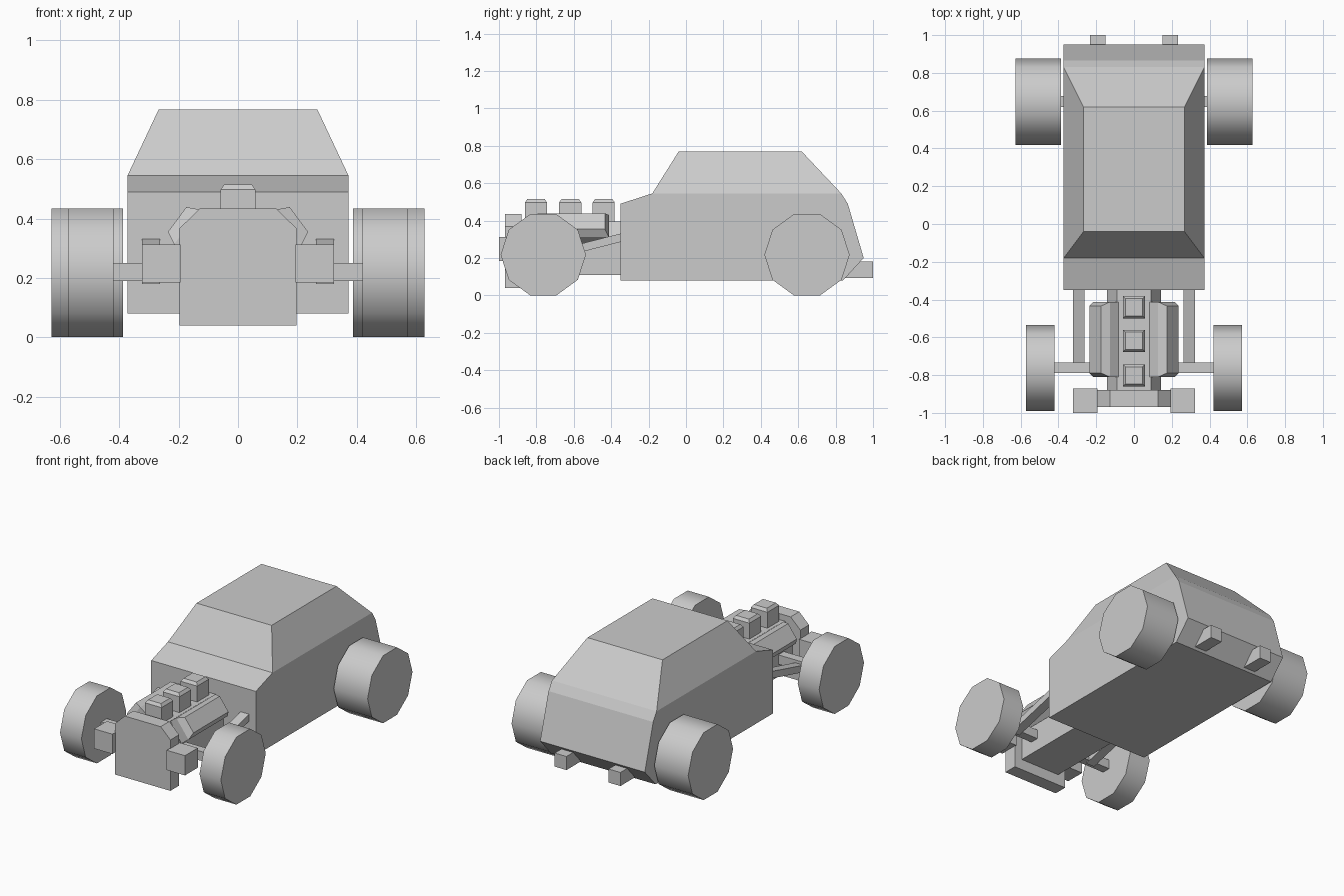
import bpy, bmesh, math
from mathutils import Vector

if "Cube" in bpy.data.objects:
    bpy.data.objects.remove(bpy.data.objects["Cube"])


def finish(name, bm):
    bmesh.ops.recalc_face_normals(bm, faces=bm.faces)
    me = bpy.data.meshes.new(name)
    bm.to_mesh(me)
    bm.free()
    ob = bpy.data.objects.new(name, me)
    bpy.context.collection.objects.link(ob)
    return ob


def loft(name, rings):
    """Closed solid through rings of matching points."""
    bm = bmesh.new()
    vs = [[bm.verts.new(p) for p in ring] for ring in rings]
    n = len(vs[0])
    for a, b in zip(vs, vs[1:]):
        for i in range(n):
            j = (i + 1) % n
            bm.faces.new((a[i], a[j], b[j], b[i]))
    bm.faces.new(vs[0])
    bm.faces.new(vs[-1])
    return finish(name, bm)


def prism_x(name, yz, x0, x1):
    return loft(name, [[(x, y, z) for y, z in yz] for x in (x0, x1)])


def prism_y(name, xz, y0, y1):
    return loft(name, [[(x, y, z) for x, z in xz] for y in (y0, y1)])


def box(name, x0, x1, y0, y1, z0, z1):
    return prism_y(name, [(x0, z0), (x1, z0), (x1, z1), (x0, z1)], y0, y1)


def mirror(ob):
    m = ob.modifiers.new("mirror", 'MIRROR')
    m.use_axis = (True, False, False)
    return ob


def wheel(name, y, x0, x1, r=0.228, sides=10):
    ring = [(y + r * math.cos(i * math.tau / sides),
             0.217 + r * math.sin(i * math.tau / sides)) for i in range(sides)]
    ob = mirror(prism_x(name, ring, x0, x1))
    bpy.ops.object.select_all(action='DESELECT')
    bpy.context.view_layer.objects.active = ob
    ob.select_set(True)
    bpy.ops.object.shade_smooth_by_angle(angle=math.radians(40))


# Lower body tub
prism_x("body", [(-0.35, 0.08), (-0.35, 0.49), (-0.18, 0.545), (0.83, 0.545),
                 (0.865, 0.49), (0.95, 0.20), (0.84, 0.08)], -0.372, 0.372)

# Cabin tapering to the roof
loft("cabin", [
    [(-0.372, -0.18, 0.545), (0.372, -0.18, 0.545), (0.372, 0.83, 0.545), (-0.372, 0.83, 0.545)],
    [(-0.267, -0.04, 0.768), (0.267, -0.04, 0.768), (0.267, 0.62, 0.768), (-0.267, 0.62, 0.768)]])

# Wheels and axles
wheel("rear_wheels", 0.647, 0.387, 0.628)
wheel("front_wheels", -0.763, 0.42, 0.572)
box("rear_axle", -0.40, 0.40, 0.62, 0.677, 0.19, 0.25)
box("front_axle", -0.43, 0.43, -0.79, -0.733, 0.19, 0.25)

# Suspension arms from body to front axle
mirror(prism_x("suspension_arm", [(-0.34, 0.288), (-0.34, 0.333), (-0.76, 0.225), (-0.76, 0.18)],
               0.263, 0.323))

# Engine block with sloped shoulders
prism_y("engine_block", [(-0.143, 0.11), (0.143, 0.11), (0.143, 0.30), (0.09, 0.395),
                         (-0.09, 0.395), (-0.143, 0.30)], -0.89, -0.34)

# Tilted valve covers with bevelled outer faces
out = Vector((0.8, 0, 0.6))
low, high = Vector((0.215, 0, 0.313)), Vector((0.128, 0, 0.43))
along = (high - low).normalized()


def cover_ring(offset, inset):
    a, b = low + out * offset + along * inset, high + out * offset - along * inset
    y0, y1 = Vector((0, -0.81 + inset, 0)), Vector((0, -0.413 - inset, 0))
    return [a + y0, b + y0, b + y1, a + y1]


mirror(loft("valve_cover", [cover_ring(-0.063, 0), cover_ring(0, 0), cover_ring(0.042, 0.021)]))

# Row of three intakes with bevelled tops
for i, y in enumerate((-0.44, -0.619, -0.802)):
    loft(f"intake_{i + 1}", [
        [(sx * r, y + sy * r, z) for sx, sy in ((-1, -1), (1, -1), (1, 1), (-1, 1))]
        for r, z in ((0.059, 0.38), (0.059, 0.497), (0.046, 0.515))])

# Radiator with clipped top corners
prism_y("radiator", [(-0.197, 0.04), (0.197, 0.04), (0.197, 0.367), (0.128, 0.434),
                     (-0.128, 0.434), (-0.197, 0.367)], -0.968, -0.88)

# Headlights and exhaust tips
mirror(box("headlight", 0.193, 0.323, -1.0, -0.87, 0.185, 0.312))
mirror(box("exhaust_tip", 0.15, 0.234, 0.82, 1.0, 0.093, 0.18))
